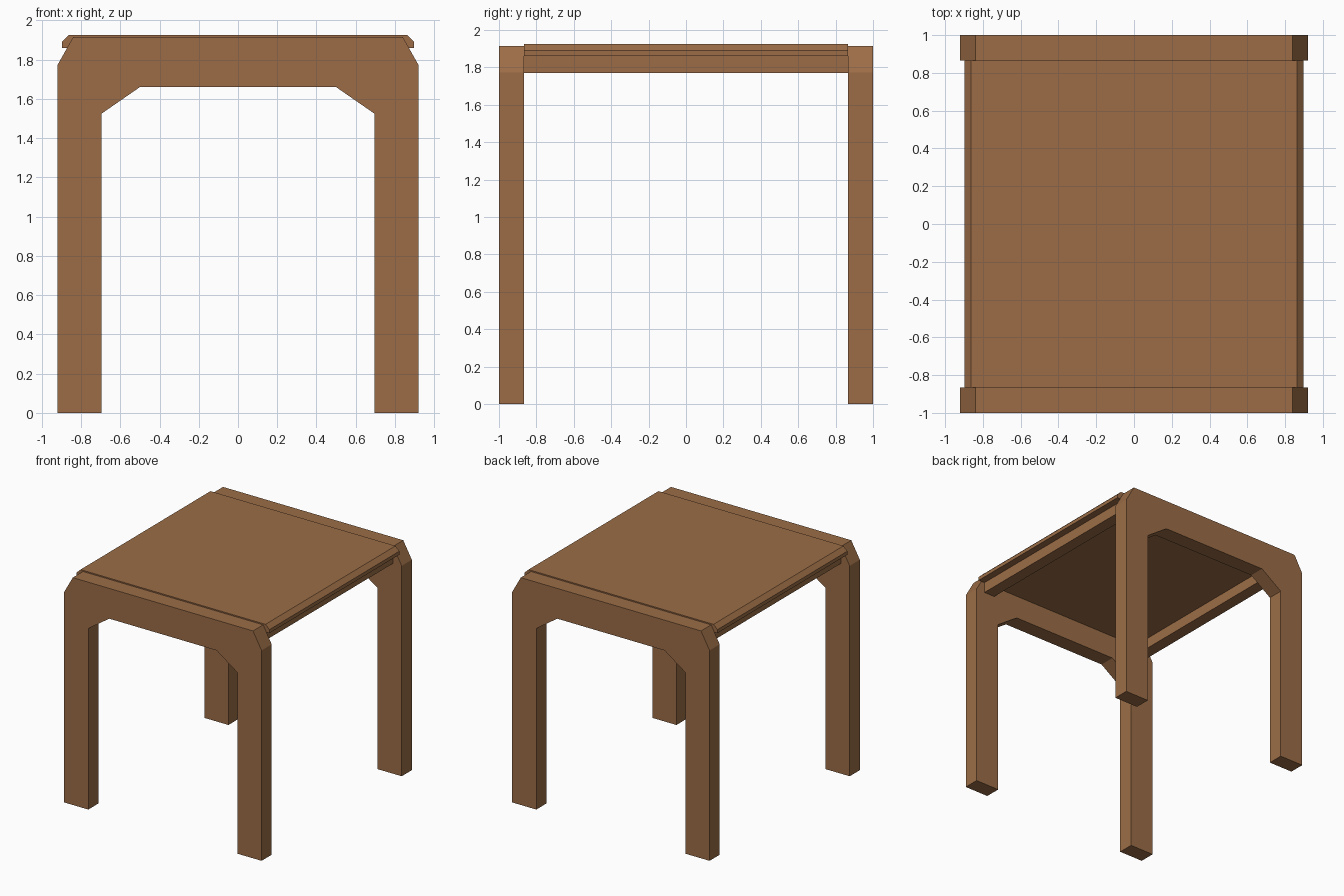
import bpy, bmesh

if "Cube" in bpy.data.objects:
    bpy.data.objects.remove(bpy.data.objects["Cube"])

wood = bpy.data.materials.new("warm brown wood")
wood.diffuse_color = (0.33, 0.152, 0.062, 1)
wood.use_nodes = True
wood.node_tree.nodes["Principled BSDF"].inputs["Base Color"].default_value = wood.diffuse_color


def extrude_profile(name, points, y0, y1):
    """Solid made by sweeping an xz outline from y0 to y1."""
    bm = bmesh.new()
    face = bm.faces.new([bm.verts.new((x, y0, z)) for x, z in points])
    result = bmesh.ops.extrude_face_region(bm, geom=[face])
    verts = [g for g in result["geom"] if isinstance(g, bmesh.types.BMVert)]
    bmesh.ops.translate(bm, verts=verts, vec=(0, y1 - y0, 0))
    bmesh.ops.recalc_face_normals(bm, faces=bm.faces)
    mesh = bpy.data.meshes.new(name)
    bm.to_mesh(mesh)
    bm.free()
    mesh.materials.append(wood)
    obj = bpy.data.objects.new(name, mesh)
    bpy.context.collection.objects.link(obj)
    return obj


def mirrored(half):
    """Complete an outline by mirroring its right half across x = 0."""
    return half + [(-x, z) for x, z in reversed(half)]


INNER, OUTER = 0.865, 1.0

# Arched leg frames at the front and back
leg_outline = mirrored([(0.5, 1.66), (0.695, 1.525), (0.695, 0), (0.92, 0),
                        (0.92, 1.772), (0.84, 1.915)])
extrude_profile("front_leg_frame", leg_outline, -OUTER, -INNER)
extrude_profile("back_leg_frame", leg_outline, INNER, OUTER)

# Table top with chamfered side edges
top_outline = mirrored([(0.898, 1.86), (0.898, 1.89), (0.862, 1.925)])
extrude_profile("table_top", top_outline, -INNER, INNER)

# Side rails under the top
for name, s in (("right_rail", 1), ("left_rail", -1)):
    rail = [(s * 0.735, 1.77), (s * 0.838, 1.77), (s * 0.838, 1.86), (s * 0.735, 1.86)]
    extrude_profile(name, rail, -INNER, INNER)
